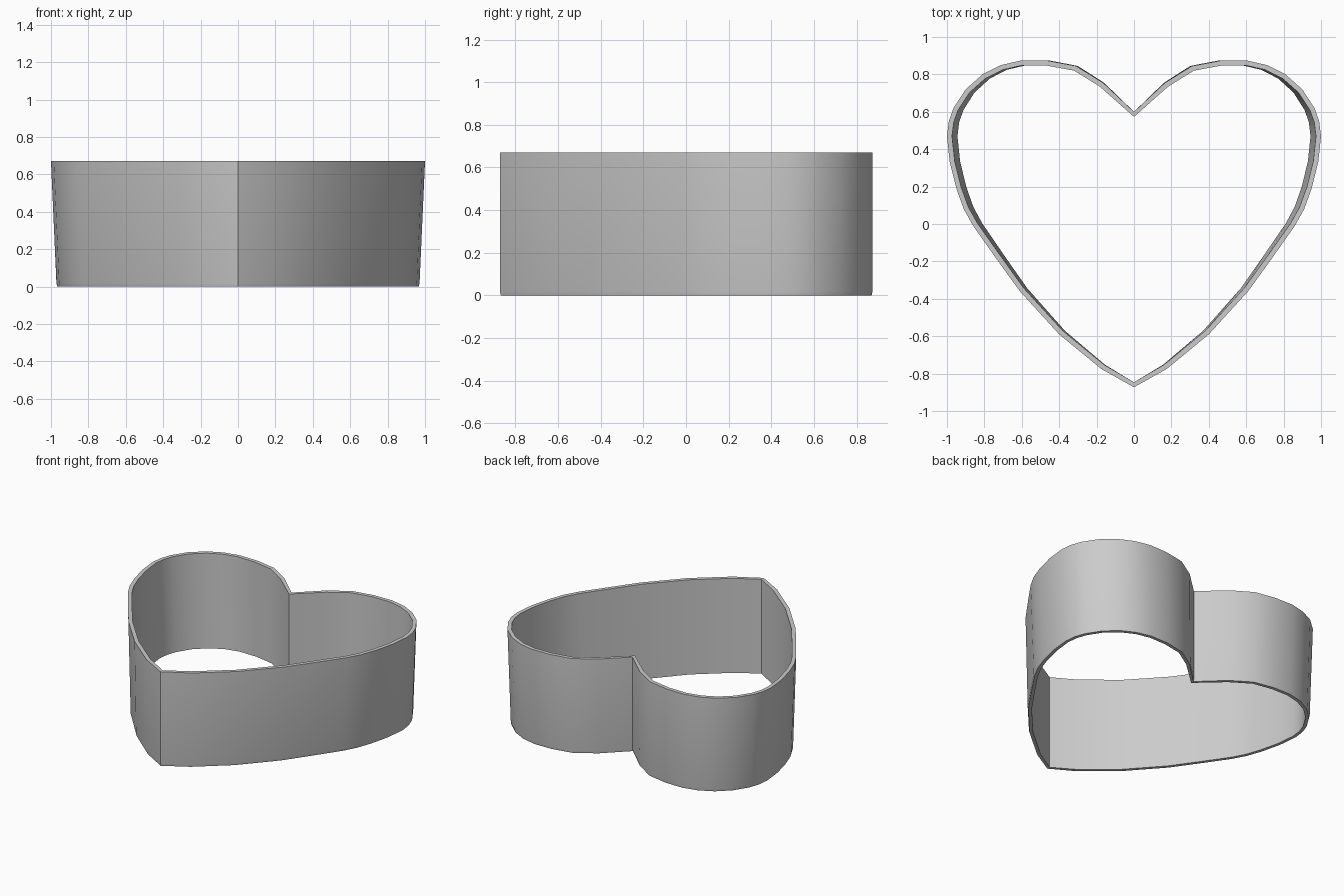
import bpy, bmesh, math
from mathutils import Vector

if "Cube" in bpy.data.objects:
    bpy.data.objects.remove(bpy.data.objects["Cube"])

H, WALL, TAPER = 0.67, 0.027, 0.97

# Right half of the heart outline, from the notch round to the tip
half = [(0, 0.60), (0.165, 0.755), (0.31, 0.845), (0.46, 0.873), (0.60, 0.875),
        (0.71, 0.85), (0.81, 0.80), (0.90, 0.72), (0.965, 0.62), (0.99, 0.55),
        (1.0, 0.47), (0.985, 0.33), (0.95, 0.19), (0.91, 0.08), (0.86, -0.01),
        (0.74, -0.18), (0.61, -0.36), (0.40, -0.59), (0.175, -0.775), (0, -0.873)]
outline = [Vector(p) for p in half + [(-x, y) for x, y in half[-2:0:-1]]]


def inset(points, d):
    """Move each point inwards (the outline runs clockwise)."""
    out = []
    for i, p in enumerate(points):
        a = (p - points[i - 1]).normalized()
        b = (points[(i + 1) % len(points)] - p).normalized()
        t = (a + b).normalized()
        out.append(p + Vector((t.y, -t.x)) * d)
    return out


# Wall cross-section: (inset, height) loops, narrowing in x towards the base
section = [(0, H), (0, 0.018), (0.004, 0), (WALL, 0), (WALL, H)]
bm = bmesh.new()
loops = []
for d, z in section:
    s = TAPER + (1 - TAPER) * z / H
    loops.append([bm.verts.new((p.x * s, p.y, z)) for p in inset(outline, d)])
n = len(outline)
for k, lo in enumerate(loops):
    nxt = loops[(k + 1) % len(loops)]
    for i in range(n):
        j = (i + 1) % n
        bm.faces.new((lo[i], lo[j], nxt[j], nxt[i]))
bmesh.ops.recalc_face_normals(bm, faces=bm.faces)

# Open heart-shaped ring
mesh = bpy.data.meshes.new("heart_ring")
bm.to_mesh(mesh)
bm.free()
ring = bpy.data.objects.new("heart_ring", mesh)
bpy.context.collection.objects.link(ring)
bpy.context.view_layer.objects.active = ring
ring.select_set(True)
bpy.ops.object.shade_smooth_by_angle(angle=math.radians(35))
